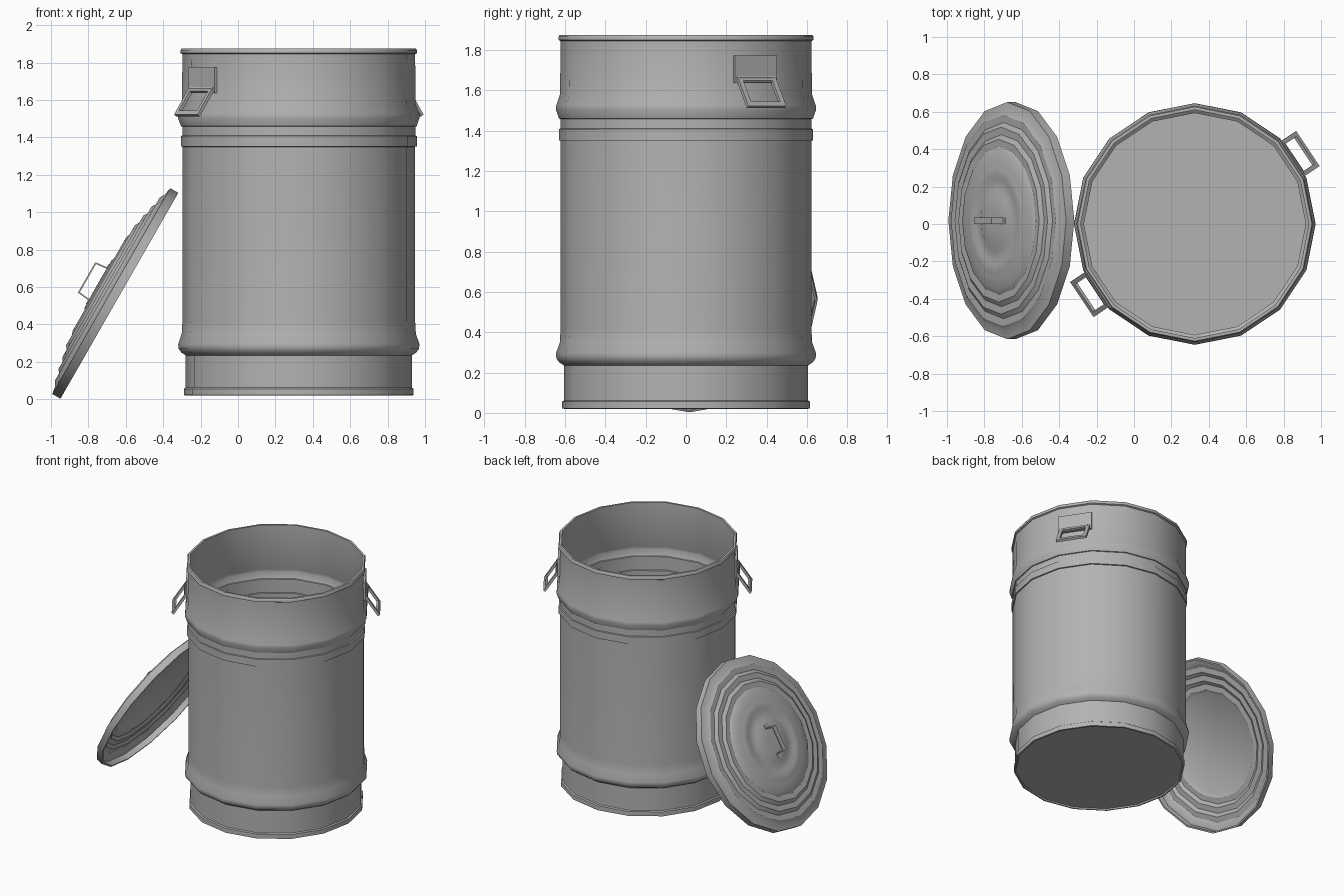
import bpy, bmesh, math
from mathutils import Matrix, Vector

if "Cube" in bpy.data.objects:
    bpy.data.objects.remove(bpy.data.objects["Cube"])

SIDES = 16
CAN_X = 0.325

metal = bpy.data.materials.new("galvanised_grey")
metal.diffuse_color = (0.45, 0.45, 0.45, 1)
metal.use_nodes = True
metal.node_tree.nodes["Principled BSDF"].inputs["Base Color"].default_value = metal.diffuse_color


def finish(name, bm, matrix, angle=35):
    """Turn a bmesh into a grey object that keeps its sharp edges."""
    bmesh.ops.recalc_face_normals(bm, faces=bm.faces)
    me = bpy.data.meshes.new(name)
    bm.to_mesh(me)
    bm.free()
    me.transform(matrix)
    me.materials.append(metal)
    ob = bpy.data.objects.new(name, me)
    bpy.context.collection.objects.link(ob)
    bpy.ops.object.select_all(action='DESELECT')
    ob.select_set(True)
    bpy.context.view_layer.objects.active = ob
    bpy.ops.object.shade_smooth_by_angle(angle=math.radians(angle))
    return ob


def lathe(name, profile, matrix):
    """Spin (radius, height) points; the first and last rings are capped."""
    bm = bmesh.new()
    rings = []
    for r, z in profile:
        rings.append([bm.verts.new((r * math.cos(t), r * math.sin(t), z))
                      for t in (2 * math.pi * i / SIDES for i in range(SIDES))])
    for a, b in zip(rings, rings[1:]):
        for i in range(SIDES):
            j = (i + 1) % SIDES
            bm.faces.new((a[i], a[j], b[j], b[i]))
    bm.faces.new(rings[0][::-1])
    bm.faces.new(rings[-1])
    return finish(name, bm, matrix)


def box(bm, size, centre):
    m = Matrix.Translation(centre) @ Matrix.Diagonal((*size, 1))
    bmesh.ops.create_cube(bm, size=1, matrix=m)


# Can body: outer wall from base to rim, then the thin inner wall to the floor
wall = [(0.605, 0.062), (0.605, 0.235), (0.628, 0.25), (0.643, 0.27),
        (0.645, 0.295), (0.626, 0.35), (0.622, 0.42), (0.622, 1.35),
        (0.631, 1.352), (0.631, 1.408), (0.623, 1.41), (0.623, 1.458),
        (0.630, 1.46), (0.646, 1.505), (0.644, 1.525), (0.625, 1.58),
        (0.622, 1.845)]
base = [(0.598, 0.03), (0.602, 0.02), (0.614, 0.022), (0.614, 0.056)]
rim = [(0.632, 1.85), (0.632, 1.866), (0.626, 1.875), (0.610, 1.875)]
inner = [(r - 0.012, z) for r, z in reversed(wall)]
inner[-1] = (0.593, 0.045)
lathe("can_body", base + wall + rim + inner, Matrix.Translation((CAN_X, 0, 0)))

# Side handles: mounting plate, hinge roll and a slanted rectangular grip
for side, angle in (("right", 33.75), ("left", 213.75)):
    m = (Matrix.Translation((CAN_X, 0, 0))
         @ Matrix.Rotation(math.radians(angle), 4, 'Z'))
    bm = bmesh.new()
    box(bm, (0.02, 0.25, 0.135), (0.616, 0, 1.705))
    box(bm, (0.024, 0.20, 0.026), (0.626, 0, 1.652))
    finish(side + "_handle_plate", bm, m)

    top, low = Vector((0.628, 0, 1.655)), Vector((0.712, 0, 1.528))
    drop = low - top
    tilt = math.atan2(drop.x, -drop.z)
    length = drop.length
    bm = bmesh.new()
    for y in (-0.1, 0.1):
        box(bm, (0.018, 0.026, length + 0.026), (0, y, -length / 2))
    for z in (0, -length):
        box(bm, (0.018, 0.174, 0.026), (0, 0, z))
    finish(side + "_handle_grip", bm,
           m @ Matrix.Translation(top) @ Matrix.Rotation(-tilt, 4, 'Y'))

# Lid frame: local z points out of the lid, local x runs up its slope
up = Vector((0.497, 0, 0.868)).normalized()
out = Vector((-up.z, 0, up.x))
across = out.cross(up)
lid = Matrix((up, across, out)).transposed().to_4x4()
lid.translation = (-0.681, 0.018, 0.580)

# Lid: ridged, stepped dome over a short skirt, hollow underneath
dome = [(0.634, -0.004), (0.590, 0.004), (0.565, 0.020), (0.525, 0.018),
        (0.500, 0.034), (0.460, 0.032), (0.435, 0.048), (0.395, 0.046),
        (0.370, 0.062), (0.310, 0.062), (0.285, 0.070), (0.245, 0.070),
        (0.220, 0.064), (0.170, 0.066), (0.145, 0.076), (0.05, 0.078)]
under = [(r, z - 0.010) for r, z in dome[1:9]]
skirt = [(0.622, -0.012), (0.622, -0.054), (0.634, -0.054)]
lathe("lid", under[::-1] + skirt + dome, lid)

# Lid handle: a bent flat strip with feet
path = [(-0.125, 0.080), (-0.103, 0.080), (-0.096, 0.147),
        (0.092, 0.147), (0.099, 0.080), (0.121, 0.080)]
bm = bmesh.new()
rows = [[bm.verts.new((x, y, z)) for y in (-0.018, 0.018)] for x, z in path]
for a, b in zip(rows, rows[1:]):
    bm.faces.new((a[0], a[1], b[1], b[0]))
bmesh.ops.recalc_face_normals(bm, faces=bm.faces)
bmesh.ops.solidify(bm, geom=bm.faces[:], thickness=0.008)
finish("lid_handle", bm, lid)
